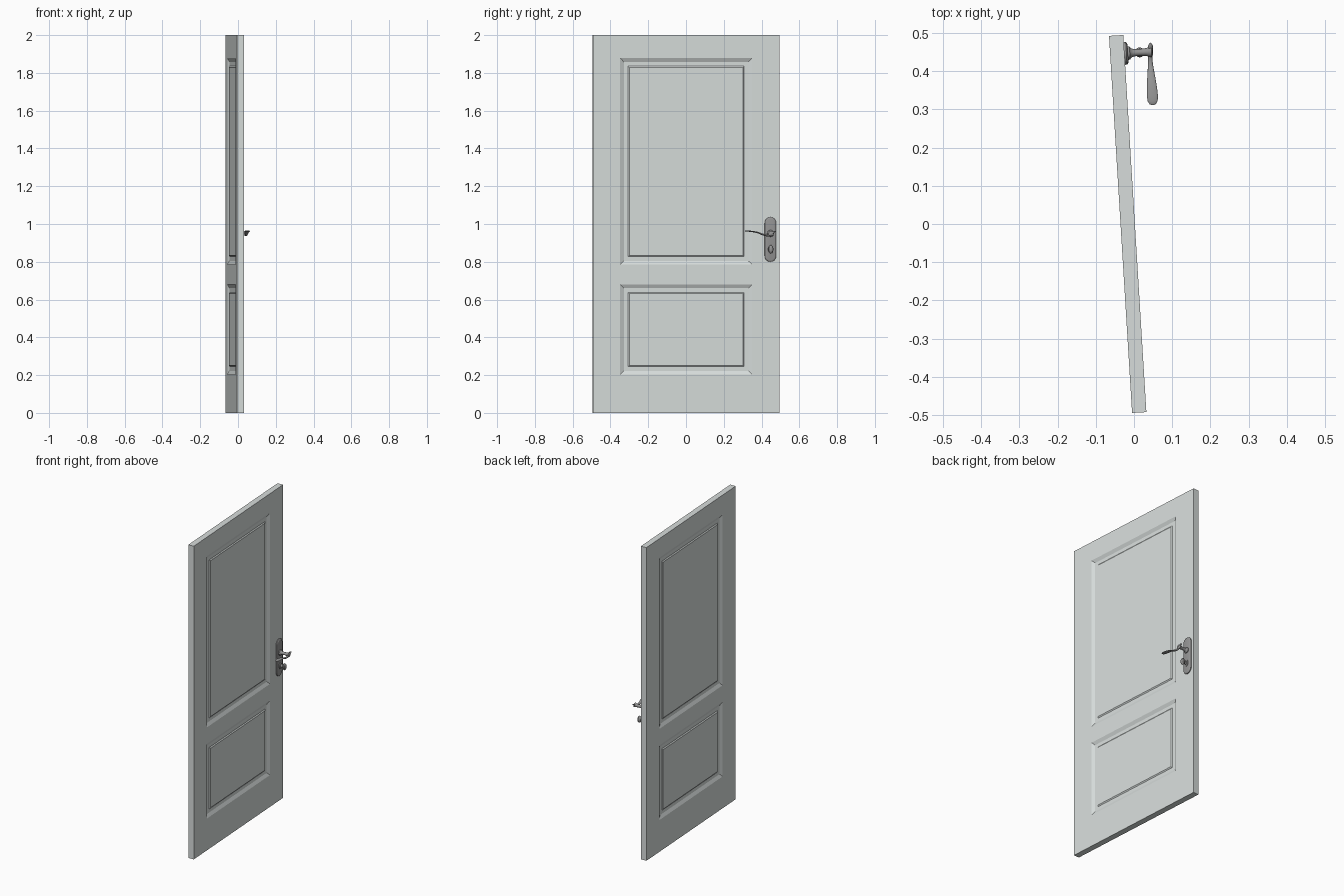
import bpy, bmesh, math
from mathutils import Matrix, Vector

if "Cube" in bpy.data.objects:
    bpy.data.objects.remove(bpy.data.objects["Cube"])

ANGLE = math.radians(3.5)
PLACE = Matrix.Translation((-0.0165, 0, 0)) @ Matrix.Rotation(ANGLE, 4, 'Z')
W, T, H = 0.989, 0.0375, 2.0
FACE = T / 2          # local x of the handle side of the door
HU = 0.4465           # local y of the handle axis


def material(name, rgb):
    m = bpy.data.materials.new(name)
    m.diffuse_color = (*rgb, 1)
    m.use_nodes = True
    m.node_tree.nodes["Principled BSDF"].inputs["Base Color"].default_value = m.diffuse_color
    return m


PAINT = material("pale_grey_paint", (0.68, 0.72, 0.71))
METAL = material("brushed_metal", (0.30, 0.30, 0.30))


def finish(bm, name, mat, smooth=None):
    bmesh.ops.recalc_face_normals(bm, faces=bm.faces)
    me = bpy.data.meshes.new(name)
    bm.transform(PLACE)
    bm.to_mesh(me)
    bm.free()
    ob = bpy.data.objects.new(name, me)
    bpy.context.collection.objects.link(ob)
    me.materials.append(mat)
    if smooth:
        bpy.ops.object.select_all(action='DESELECT')
        ob.select_set(True)
        bpy.context.view_layer.objects.active = ob
        bpy.ops.object.shade_smooth_by_angle(angle=math.radians(smooth))
    return ob


def loft(name, rings):
    """Skin a list of equal-length point rings and cap both ends."""
    bm = bmesh.new()
    vs = [[bm.verts.new(p) for p in r] for r in rings]
    n = len(vs[0])
    for a, b in zip(vs, vs[1:]):
        for i in range(n):
            bm.faces.new((a[i], a[(i + 1) % n], b[(i + 1) % n], b[i]))
    bm.faces.new(vs[0])
    bm.faces.new(vs[-1])
    return finish(bm, name, METAL, 40)


def turned(name, z, profile, sy=1.0, sz=1.0, n=24):
    """Round part along local x; profile holds (distance from door, radius)."""
    ring = [2 * math.pi * i / n for i in range(n)]
    return loft(name, [[(FACE + d, HU + r * sy * math.cos(a), z + r * sz * math.sin(a))
                        for a in ring] for d, r in profile])


# Door leaf: box cut along the panel borders, both sides get raised panels
bm = bmesh.new()
bmesh.ops.create_cube(bm, size=1, matrix=Matrix.Translation((0, 0, H / 2))
                      @ Matrix.Diagonal((T, W, H, 1)))
cuts = [((0, y, 0), (0, 1, 0)) for y in (-0.35, 0.35)]
cuts += [((0, 0, z), (0, 0, 1)) for z in (0.203, 0.68, 0.785, 1.878)]
for co, no in cuts:
    bmesh.ops.bisect_plane(bm, geom=bm.verts[:] + bm.edges[:] + bm.faces[:],
                           plane_co=co, plane_no=no)
bm.normal_update()
panels = []
for f in bm.faces:
    c = f.calc_center_median()
    if abs(f.normal.x) > 0.9 and abs(c.y) < 0.3 and (0.21 < c.z < 0.67 or 0.8 < c.z < 1.87):
        panels.append(f)
for thick, depth in ((0.020, -0.010), (0.022, 0), (0.007, 0.005)):
    bmesh.ops.inset_individual(bm, faces=panels, thickness=thick, depth=depth,
                               use_even_offset=True)
finish(bm, "door_leaf", PAINT)


# Pill-shaped back plate with a rounded rim
def pill(x, r, z0=0.830, z1=1.006, n=12):
    pts = []
    for zc, start in ((z1, 0), (z0, math.pi)):
        for i in range(n + 1):
            a = start + math.pi * i / n
            pts.append((FACE + x, HU + r * math.cos(a), zc + r * math.sin(a)))
    return pts


loft("handle_plate", [pill(x, r) for x, r in
                      ((0, 0.030), (0.005, 0.030), (0.008, 0.027), (0.0095, 0.022))])

# Flared spindle carrying the lever
turned("handle_spindle", 0.950,
       [(0.008, 0.018), (0.014, 0.017), (0.018, 0.012), (0.026, 0.0095), (0.042, 0.009),
        (0.056, 0.010), (0.064, 0.0125), (0.071, 0.014), (0.074, 0.010)])

# Oval thumb turn below the lever
turned("thumb_turn", 0.866,
       [(0.008, 0.016), (0.013, 0.015), (0.016, 0.009), (0.028, 0.008), (0.034, 0.014),
        (0.040, 0.017), (0.046, 0.014), (0.049, 0.007)], sy=0.8, sz=1.3)

# Wavy lever: stations of (y, x, half width x, z, half thickness z)
stations = [(0.470, 0.088, 0.002, 0.961, 0.002), (0.463, 0.088, 0.006, 0.959, 0.005),
            (0.450, 0.087, 0.007, 0.950, 0.007), (0.435, 0.086, 0.006, 0.941, 0.006),
            (0.420, 0.085, 0.006, 0.940, 0.005), (0.400, 0.085, 0.008, 0.945, 0.0045),
            (0.375, 0.085, 0.011, 0.955, 0.004), (0.350, 0.085, 0.0135, 0.960, 0.0035),
            (0.330, 0.085, 0.0145, 0.962, 0.003), (0.317, 0.085, 0.013, 0.963, 0.003),
            (0.309, 0.085, 0.008, 0.963, 0.002), (0.307, 0.085, 0.003, 0.963, 0.001)]
angles = [2 * math.pi * i / 16 for i in range(16)]
loft("handle_lever", [[(x + hx * math.cos(a), y, z + hz * math.sin(a)) for a in angles]
                      for y, x, hx, z, hz in stations])
